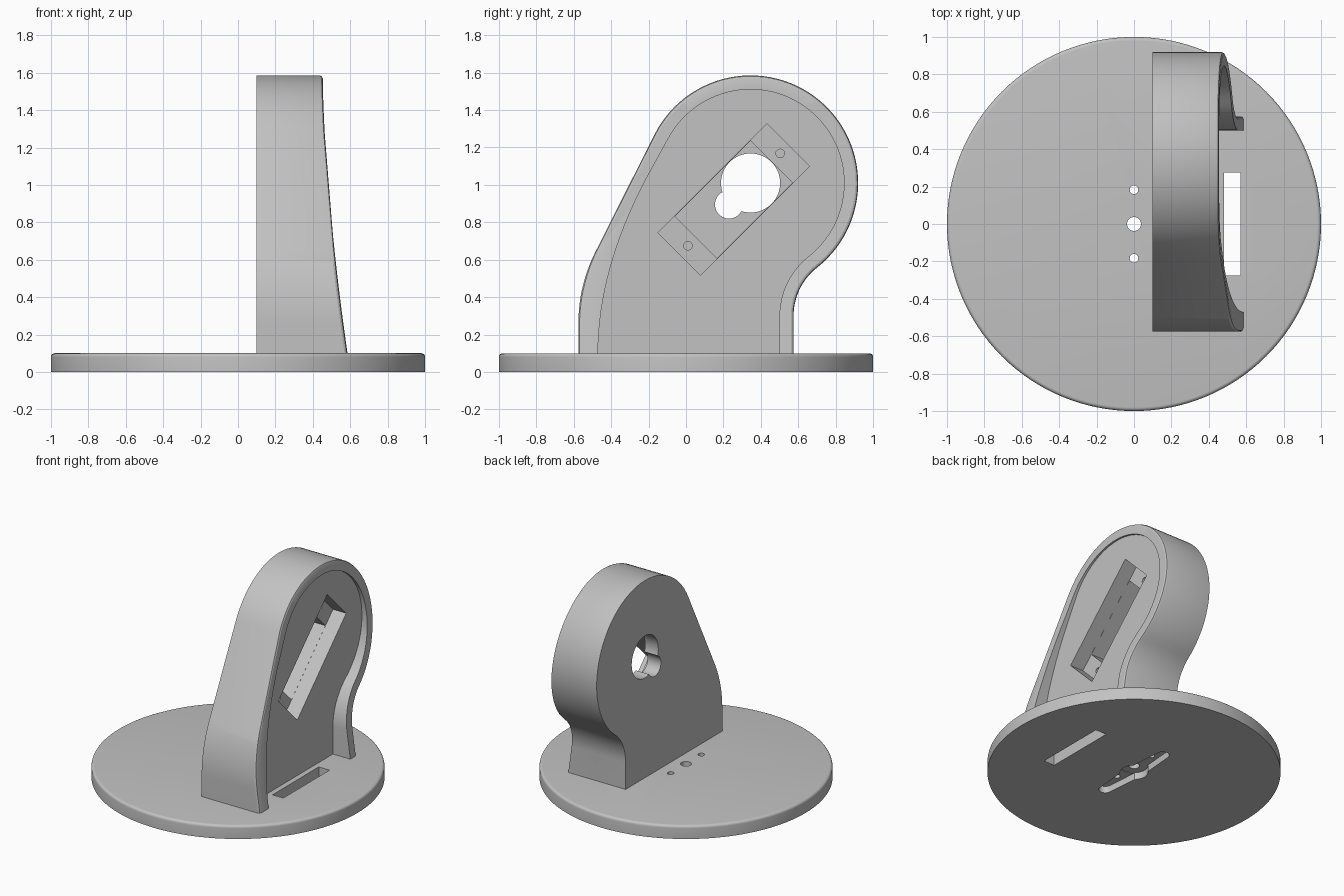
import bpy, bmesh, math
from mathutils import Vector

cube = bpy.data.objects.get("Cube")
if cube:
    bpy.data.objects.remove(cube)

grey = bpy.data.materials.new("light_grey")
grey.use_nodes = True
grey.diffuse_color = (0.54, 0.54, 0.54, 1)
grey.node_tree.nodes["Principled BSDF"].inputs["Base Color"].default_value = grey.diffuse_color


def skin(name, rows, closed):
    """Join rows of points with quads and cap the first and last rows."""
    bm = bmesh.new()
    rows = [[bm.verts.new(p) for p in row] for row in rows]
    n = len(rows[0])
    for a, b in zip(rows, rows[1:]):
        for i in range(n if closed else n - 1):
            j = (i + 1) % n
            bm.faces.new((a[i], a[j], b[j], b[i]))
    bm.faces.new(rows[0])
    bm.faces.new(rows[-1])
    if not closed:
        bm.faces.new([r[0] for r in rows] + [r[-1] for r in reversed(rows)])
    bmesh.ops.recalc_face_normals(bm, faces=bm.faces)
    mesh = bpy.data.meshes.new(name)
    bm.to_mesh(mesh)
    bm.free()
    mesh.materials.append(grey)
    obj = bpy.data.objects.new(name, mesh)
    bpy.context.collection.objects.link(obj)
    return obj


def arc(c, r, a0, a1, n):
    return [(c[0] + r * math.cos(math.radians(a0 + (a1 - a0) * i / n)),
             c[1] + r * math.sin(math.radians(a0 + (a1 - a0) * i / n))) for i in range(n + 1)]


def circle(c, r, n=48):
    return arc(c, r, 0, 360, n)[:-1]


def cut(obj, points, lo, hi, axis):
    """Subtract a prism that runs along x or z."""
    place = (lambda p, h: (h, *p)) if axis == "x" else (lambda p, h: (*p, h))
    cutter = skin("cutter", [[place(p, h) for p in points] for h in (lo, hi)], True)
    cutter.hide_render = True
    mod = obj.modifiers.new("cut", "BOOLEAN")
    mod.operation, mod.solver, mod.object = "DIFFERENCE", "EXACT", cutter
    bpy.context.view_layer.objects.active = obj
    bpy.ops.object.modifier_apply(modifier=mod.name)
    bpy.data.objects.remove(cutter)


def smooth(obj):
    bpy.ops.object.select_all(action="DESELECT")
    obj.select_set(True)
    bpy.context.view_layer.objects.active = obj
    bpy.ops.object.shade_smooth_by_angle(angle=math.radians(25))


# Round base plate with a softened top edge
base_rings = [(1, 0)] + [(0.98 + dx, 0.08 + dz) for dx, dz in arc((0, 0), 0.02, 0, 90, 5)]
base = skin("base_plate", [[(*p, z) for p in circle((0, 0), r, 128)] for r, z in base_rings], True)

# Cable slot, shaft hole and screw holes
cut(base, [(0.48, -0.275), (0.57, -0.275), (0.57, 0.275), (0.48, 0.275)], -0.1, 0.2, "z")
cut(base, circle((0, 0), 0.037, 32), -0.1, 0.2, "z")
for s in (1, -1):
    cut(base, circle((0, s * 0.183), 0.023, 24), -0.1, 0.2, "z")

# Horn-shaped pocket under the base
horn = arc((0, 0.305), 0.045, 0, 180, 12) + [(-0.07, 0)] + arc((0, -0.305), 0.045, 180, 360, 12) + [(0.07, 0)]
cut(base, horn, -0.1, 0.05, "z")
cut(base, circle((0, 0), 0.095), -0.1, 0.052, "z")
smooth(base)

# Upright outline: neck curve, round head, sloping left side
HEAD = (0.345, 1.01)


def outline(head_r, neck_r, side):
    pts = [(0.903 - neck_r, 0.05)]
    pts += arc((0.903, 0.3), neck_r, 180, 128.2, 14)
    pts += arc(HEAD, head_r, -51.8, 152.7, 56)
    a, b, c = (Vector(p) for p in side)
    for i in range(17):
        t = i / 16
        pts.append(tuple(a * (1 - t) ** 2 + b * 2 * t * (1 - t) + c * t * t))
    return pts + [(c.x, 0.05)]


outer = outline(0.575, 0.328, [(-0.48, 0.65), (-0.575, 0.466), (-0.575, 0.26)])
inner = outline(0.5, 0.403, [(-0.22, 1.02), (-0.47, 0.536), (-0.47, 0.1)])


def front_x(z):
    return 0.453 + 0.132 * (max(0, 1.585 - z) / 1.485) ** 1.6


def rim_row(t, drop):
    row = []
    for (y0, z0), (y1, z1) in zip(outer, inner):
        y, z = y0 + (y1 - y0) * t, z0 + (z1 - z0) * t
        row.append((front_x(z) - drop, y, z))
    return row


# Upright with a curved raised rim around a flat recessed panel
rows = [[(0.1, y, z) for y, z in outer], rim_row(0, 0.016), rim_row(0.06, 0.005),
        rim_row(0.2, 0), rim_row(1, 0), [(0.44, y, z) for y, z in inner]]
upright = skin("upright", rows, False)


def diagonal_box(u0, u1, w):
    """Rectangle at 45 degrees about the pocket centre."""
    k = math.sqrt(0.5)
    return [(0.255 + k * (u - v), 0.922 + k * (u + v)) for u, v in ((u0, -w), (u1, -w), (u1, w), (u0, w))]


# Motor pocket with end ledges, screw holes and the shaft opening
cut(upright, diagonal_box(-0.411, 0.411, 0.16), 0.33, 0.7, "x")
cut(upright, diagonal_box(-0.285, 0.285, 0.159), 0.21, 0.7, "x")
for c in ((0.01, 0.675), (0.503, 1.168)):
    cut(upright, circle(c, 0.023, 24), 0.22, 0.7, "x")
cut(upright, circle(HEAD, 0.158, 64), 0, 0.3, "x")
cut(upright, circle((0.23, 0.895), 0.075), 0, 0.3, "x")
smooth(upright)
